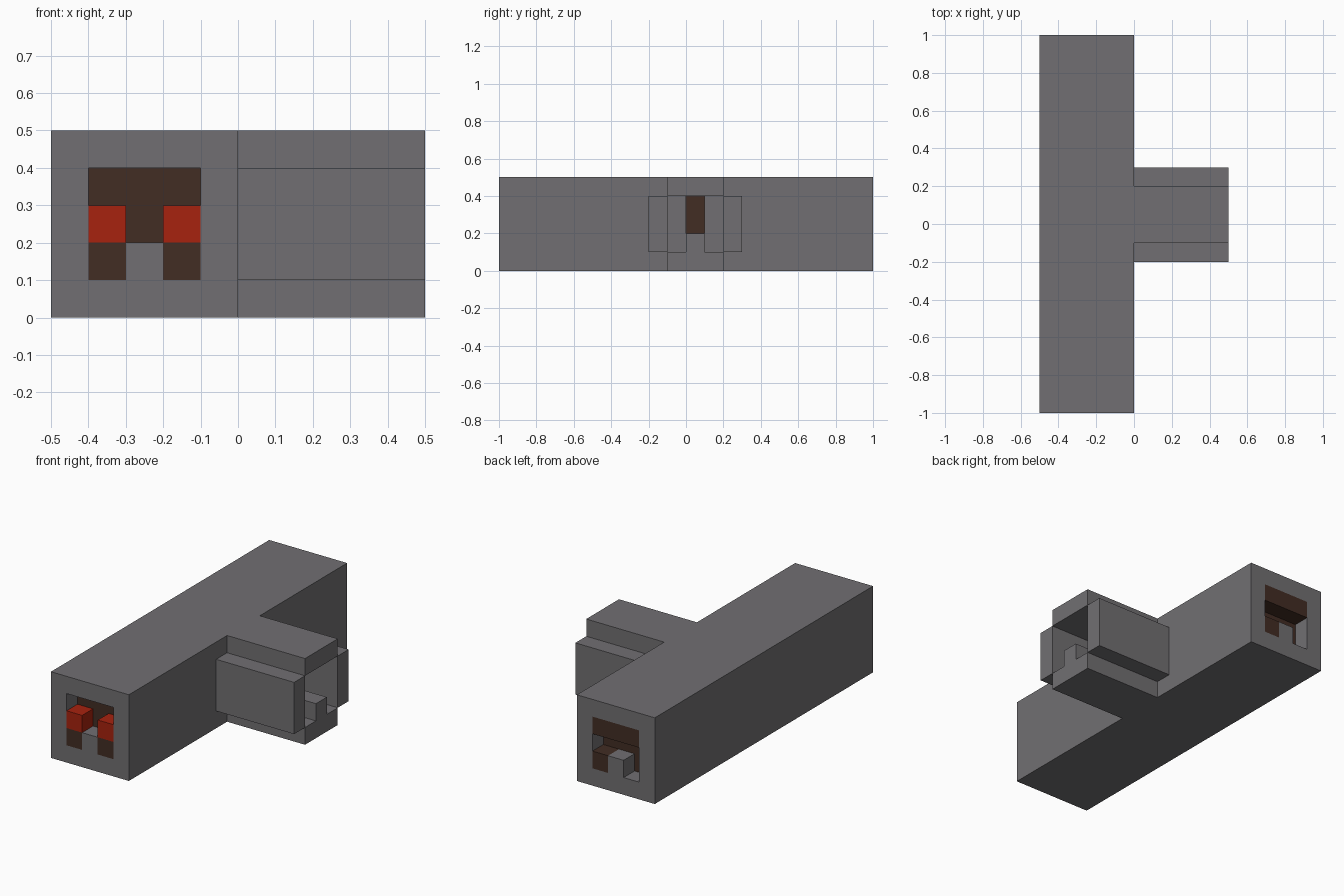
import bpy
import bmesh
from mathutils import Vector

cube = bpy.data.objects.get("Cube")
if cube:
    bpy.data.objects.remove(cube, do_unlink=True)


def material(name, colour):
    mat = bpy.data.materials.new(name)
    mat.use_nodes = True
    mat.diffuse_color = (*colour, 1)
    bsdf = next(n for n in mat.node_tree.nodes if n.type == 'BSDF_PRINCIPLED')
    bsdf.inputs["Base Color"].default_value = (*colour, 1)
    bsdf.inputs["Roughness"].default_value = 0.9
    return mat


grey = material("stone grey", (0.165, 0.159, 0.168))
brown = material("dark brown", (0.054, 0.026, 0.017))
red = material("bright red", (0.39, 0.016, 0.0045))


def finish(name, bm, mat):
    bmesh.ops.recalc_face_normals(bm, faces=bm.faces)
    mesh = bpy.data.meshes.new(name)
    bm.to_mesh(mesh)
    bm.free()
    obj = bpy.data.objects.new(name, mesh)
    bpy.context.collection.objects.link(obj)
    mesh.materials.append(mat)
    return obj


def box(name, xs, ys, zs, mat):
    """Box from its minimum and maximum along each axis."""
    bm = bmesh.new()
    bmesh.ops.create_cube(bm, size=1)
    for v in bm.verts:
        v.co = Vector([sum(r) / 2 + c * (r[1] - r[0]) for r, c in zip((xs, ys, zs), v.co)])
    return finish(name, bm, mat)


def arch(name, y0, y1, mat):
    """Arch-shaped bar that fills the tunnel over its central ridge."""
    outline = [(-.4, .1), (-.3, .1), (-.3, .2), (-.2, .2),
               (-.2, .1), (-.1, .1), (-.1, .4), (-.4, .4)]
    bm = bmesh.new()
    face = bm.faces.new([bm.verts.new((x, y0, z)) for x, z in outline])
    made = bmesh.ops.extrude_face_region(bm, geom=[face])["geom"]
    verts = [g for g in made if isinstance(g, bmesh.types.BMVert)]
    bmesh.ops.translate(bm, verts=verts, vec=(0, y1 - y0, 0))
    return finish(name, bm, mat)


def cut(obj, cutter):
    mod = obj.modifiers.new("cut", 'BOOLEAN')
    mod.operation, mod.solver, mod.object = 'DIFFERENCE', 'EXACT', cutter
    graph = bpy.context.evaluated_depsgraph_get()
    mesh = bpy.data.meshes.new_from_object(obj.evaluated_get(graph))
    obj.modifiers.clear()
    obj.data = mesh
    bpy.data.objects.remove(cutter, do_unlink=True)


# Long bar with a tunnel and a side slot
bar = box("main_bar", (-.5, 0), (-1, 1), (0, .5), grey)
cut(bar, arch("tunnel_cutter", -1.1, 1.1, grey))
cut(bar, box("slot_cutter", (-.15, .1), (0, .1), (.2, .4), grey))

# Filling of the tunnel
arch("tunnel_core", -.9, .9, brown)

# Front end: red blocks on brown feet
for side, xs in (("right", (-.4, -.3)), ("left", (-.2, -.1))):
    box(f"front_{side}_block", xs, (-1, -.9), (.2, .3), red)
    box(f"front_{side}_foot", xs, (-1, -.9), (.1, .2), brown)

# Back end: lintel and one foot
box("back_lintel", (-.4, -.1), (.9, 1), (.3, .4), brown)
box("back_left_foot", (-.2, -.1), (.9, 1), (.1, .2), brown)

# Hollow side arm
reach = (0, .5)
box("arm_roof", reach, (-.1, .2), (.4, .5), grey)
box("arm_floor", reach, (-.1, .2), (0, .1), grey)
box("arm_ridge", reach, (0, .1), (.1, .2), grey)
for side, ys in (("front", (-.2, -.1)), ("back", (.2, .3))):
    box(f"arm_{side}_wall", reach, ys, (.1, .4), grey)
